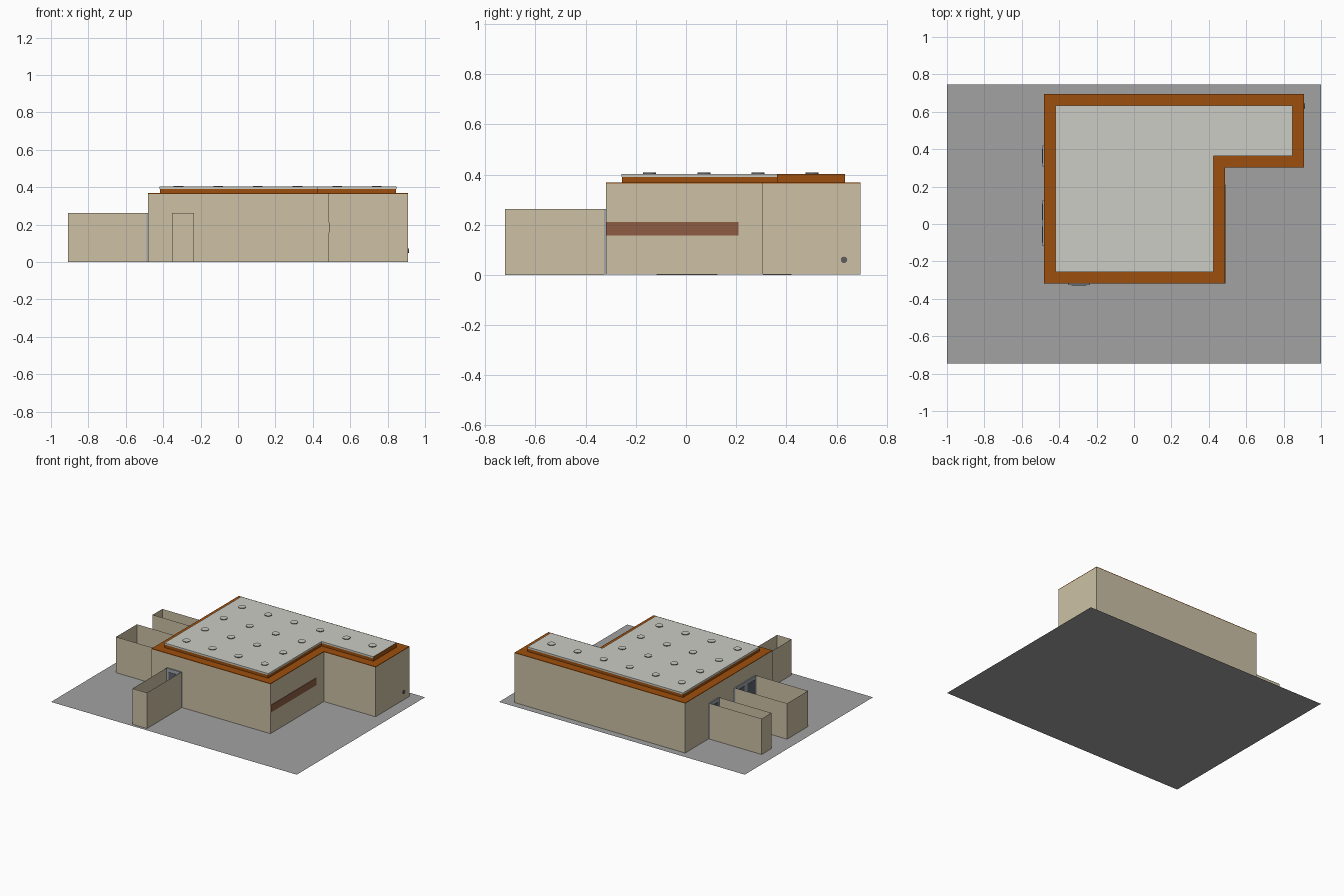
import bpy, bmesh, math
from mathutils import Matrix

if "Cube" in bpy.data.objects:
    bpy.data.objects.remove(bpy.data.objects["Cube"])


def material(name, r, g, b):
    m = bpy.data.materials.new(name)
    lin = [((c / 255 + 0.055) / 1.055) ** 2.4 for c in (r, g, b)]
    m.diffuse_color = (*lin, 1)
    m.use_nodes = True
    m.node_tree.nodes["Principled BSDF"].inputs["Base Color"].default_value = m.diffuse_color
    return m


BEIGE = material("beige wall", 205, 193, 166)
ORANGE = material("burnt orange", 158, 79, 13)
ROOF = material("pale grey roof", 203, 204, 196)
GROUND = material("grey paving", 162, 162, 162)
BROWN = material("brown strip", 142, 92, 67)
FRAME = material("blue grey frame", 160, 166, 172)
GLASS = material("dark glass", 92, 98, 108)
RIM = material("dark grey rim", 95, 95, 95)


def make(name, bm, *mats):
    mesh = bpy.data.meshes.new(name)
    bm.to_mesh(mesh)
    bm.free()
    for m in mats:
        mesh.materials.append(m)
    ob = bpy.data.objects.new(name, mesh)
    bpy.context.collection.objects.link(ob)
    return ob


def prism(name, pts, z0, z1, *mats):
    """Vertical extrusion of a flat outline."""
    bm = bmesh.new()
    f = bm.faces.new([bm.verts.new((x, y, z0)) for x, y in pts])
    ext = bmesh.ops.extrude_face_region(bm, geom=[f])["geom"]
    bmesh.ops.translate(bm, vec=(0, 0, z1 - z0),
                        verts=[v for v in ext if isinstance(v, bmesh.types.BMVert)])
    bmesh.ops.recalc_face_normals(bm, faces=bm.faces[:])
    return make(name, bm, *mats)


def box(name, x0, x1, y0, y1, z0, z1, mat):
    return prism(name, [(x0, y0), (x1, y0), (x1, y1), (x0, y1)], z0, z1, mat)


def screen(name, pts, h):
    """Paper-thin upright screen that follows an open path."""
    bm = bmesh.new()
    rows = [(bm.verts.new((x, y, 0)), bm.verts.new((x, y, h))) for x, y in pts]
    for (a, b), (c, d) in zip(rows, rows[1:]):
        bm.faces.new((a, c, d, b))
    make(name, bm, BEIGE)


# paving sheet
bm = bmesh.new()
bm.faces.new([bm.verts.new(p) for p in
              ((-1, -.745, 0), (1, -.745, 0), (1, .745, 0), (-1, .745, 0))])
make("paving", bm, GROUND)


# L-shaped building, roof border, raised curb and roof slab
def outline(i):
    return [(-.48 + i, -.318 + i), (.487 - i, -.318 + i), (.487 - i, .302 + i),
            (.908 - i, .302 + i), (.908 - i, .695 - i), (-.48 + i, .695 - i)]


prism("walls", outline(0), 0.001, .364, BEIGE)
prism("roof_border", outline(0), .364, .369, ORANGE)
prism("roof_curb", outline(.062), .369, .391, ORANGE)
slab = prism("roof_slab", outline(.061), .391, .403, ROOF, ORANGE)
for p in slab.data.polygons:          # orange end of the wing
    if p.normal.x > .9 and p.center.x > .6:
        p.material_index = 1

# roof lights: low discs with dark rims
bm = bmesh.new()
for i in range(6):
    for j in range(4):
        if i > 3 and j < 3:
            continue
        at = Matrix.Translation((-.318 + .212 * i, -.145 + .216 * j, .405))
        bmesh.ops.create_cone(bm, cap_ends=True, segments=16, radius1=.026,
                              radius2=.026, depth=.005, matrix=at)
for f in bm.faces:
    f.material_index = 0 if abs(f.normal.z) > .5 else 1
make("roof_lights", bm, ROOF, RIM)

# brown strip on the right wall
box("side_strip", .487, .490, -.318, .21, .157, .21, BROWN)

# small round fitting low on the right wing
bm = bmesh.new()
bmesh.ops.create_cone(bm, cap_ends=True, segments=12, radius1=.013, radius2=.013, depth=.008,
                      matrix=Matrix.Translation((.909, .63, .06)) @ Matrix.Rotation(math.pi / 2, 4, 'Y'))
make("wall_fitting", bm, RIM)

# entrances: screen enclosure, framed door plate and glass leaves
H = .263
for name, y0, y1, leaves in (("small_side", .307, .42, 1), ("wide_side", -.118, .125, 2)):
    screen(name + "_screen", [(-.489, y0), (-.91, y0), (-.91, y1), (-.489, y1)], H)
    box(name + "_frame", -.489, -.48, y0, y1, 0.001, H, FRAME)
    w = (y1 - y0) / leaves
    for k in range(leaves):
        a = y0 + k * w
        box(f"{name}_glass_{k}", -.491, -.489, a + .018, a + w - .018, .02, H - .025, GLASS)

x0, x1 = -.353, -.235
screen("front_screen", [(x0, -.327), (x0, -.722), (x1, -.722), (x1, -.327)], H)
box("front_frame", x0, x1, -.327, -.318, 0.001, H, FRAME)
box("front_glass", x0 + .018, x1 - .018, -.329, -.327, .02, H - .025, GLASS)
